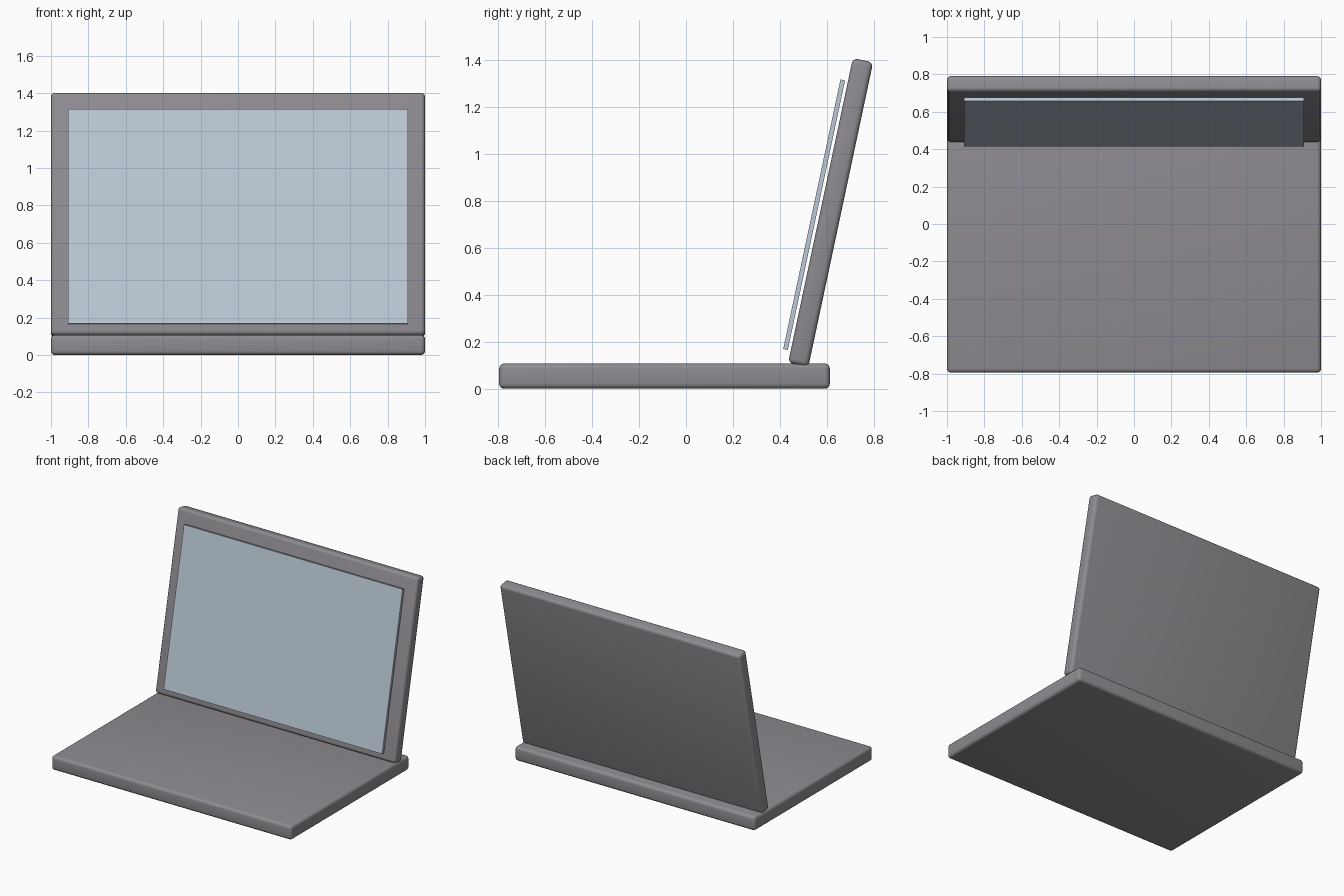
import bpy
import math

old = bpy.data.objects.get("Cube")
if old:
    bpy.data.objects.remove(old, do_unlink=True)


def make_material(name, colour):
    mat = bpy.data.materials.new(name)
    mat.use_nodes = True
    mat.diffuse_color = colour
    mat.node_tree.nodes["Principled BSDF"].inputs["Base Color"].default_value = colour
    return mat


def make_slab(name, size, centre, mat, tilt=0.0, bevel=0.0):
    bpy.ops.mesh.primitive_cube_add(size=1, location=centre)
    obj = bpy.context.object
    obj.name = name
    obj.scale = size
    bpy.ops.object.transform_apply(location=False, rotation=False, scale=True)
    obj.rotation_euler.x = -tilt
    obj.data.materials.append(mat)
    if bevel:
        mod = obj.modifiers.new("rounded_edges", "BEVEL")
        mod.width = bevel
        mod.segments = 4
        bpy.ops.object.modifier_apply(modifier=mod.name)
        bpy.ops.object.shade_smooth_by_angle(angle=math.radians(35))
    return obj


casing = make_material("warm_grey", (0.27, 0.26, 0.28, 1))
glass = make_material("pale_blue", (0.50, 0.58, 0.67, 1))
lean = math.radians(12)

# Flat base and leaning lid
make_slab("base", (2.0, 1.407, 0.107), (0, -0.0915, 0.0535), casing, bevel=0.022)
make_slab("lid", (2.0, 0.088, 1.325), (0, 0.615, 0.749), casing, lean, 0.022)

# Thin display panel floating just ahead of the lid
make_slab("display", (1.82, 0.02, 1.172), (0, 0.545, 0.74), glass, lean)
